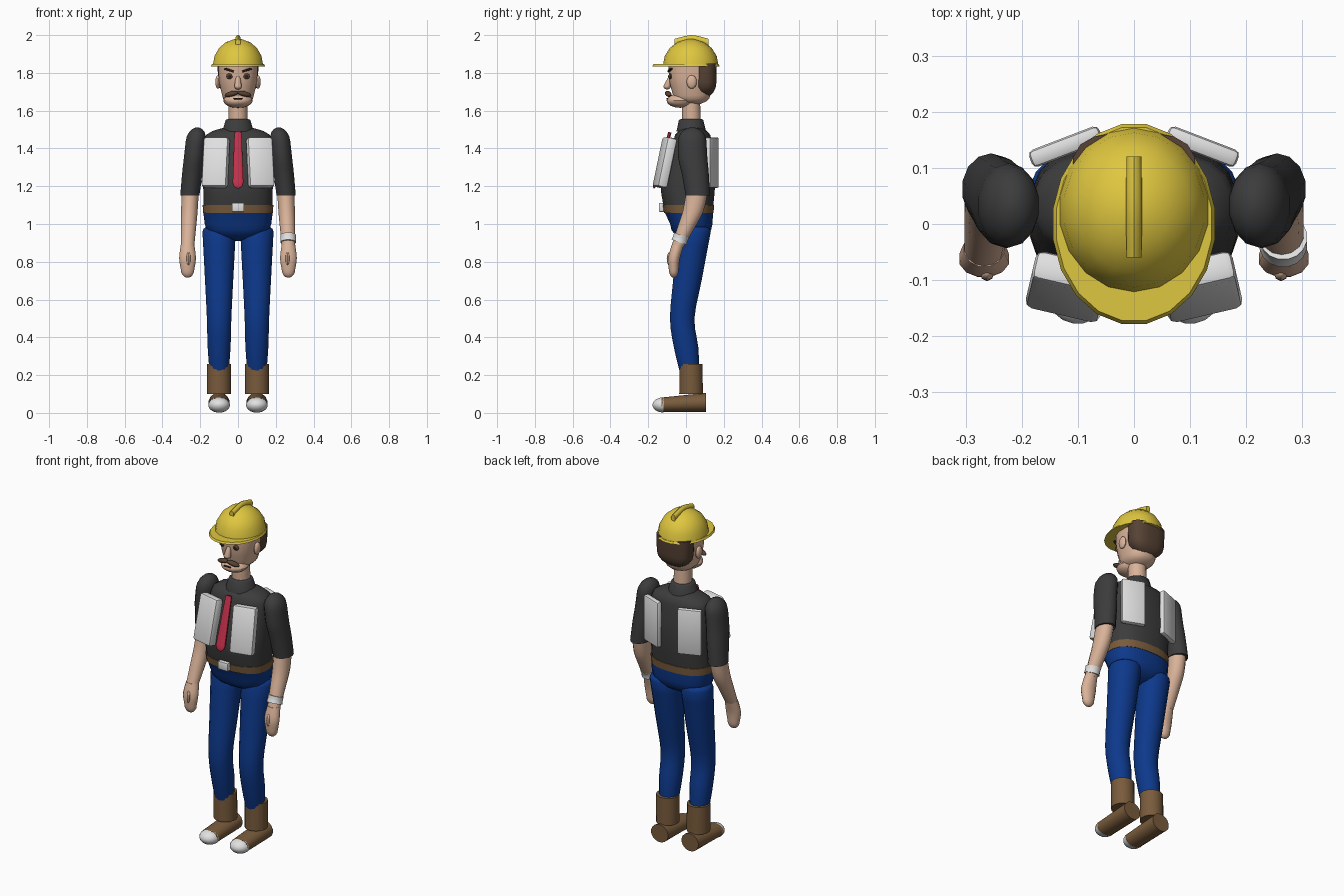
import bpy, bmesh, math
from mathutils import Matrix, Euler

if "Cube" in bpy.data.objects:
    bpy.data.objects.remove(bpy.data.objects["Cube"])


def material(name, red, green, blue):
    mat = bpy.data.materials.new(name)
    mat.use_nodes = True
    colour = (red, green, blue, 1)
    mat.diffuse_color = colour
    mat.node_tree.nodes["Principled BSDF"].inputs["Base Color"].default_value = colour
    return mat


YELLOW = material("helmet yellow", .74, .57, .05)
SHIRT = material("charcoal", .045, .045, .045)
BLUE = material("denim blue", .004, .04, .26)
BROWN = material("leather brown", .19, .105, .045)
SKIN = material("skin", .7, .45, .32)
RED = material("tie red", .55, .03, .07)
WHITE = material("pale grey", .75, .75, .75)
HAIR = material("hair brown", .095, .055, .035)
DARK = material("dark brown", .025, .015, .012)


def finish(name, bm, mat):
    """Turn a bmesh into a smooth-shaded object that keeps sharp edges."""
    bmesh.ops.recalc_face_normals(bm, faces=bm.faces)
    mesh = bpy.data.meshes.new(name)
    bm.to_mesh(mesh)
    bm.free()
    mesh.materials.append(mat)
    part = bpy.data.objects.new(name, mesh)
    bpy.context.collection.objects.link(part)
    bpy.ops.object.select_all(action='DESELECT')
    part.select_set(True)
    bpy.context.view_layer.objects.active = part
    bpy.ops.object.shade_smooth_by_angle(angle=math.radians(42))
    return part


def smooth_rings(rings, steps=3):
    """Curve through the given rings (Catmull-Rom)."""
    padded = [rings[0], *rings, rings[-1]]
    result = [rings[0]]
    for before, start, end, after in zip(padded, padded[1:], padded[2:], padded[3:]):
        for step in range(1, steps + 1):
            t = step / steps
            result.append([b + (c - a) * t / 2 + (2 * a - 5 * b + 4 * c - d) * t**2 / 2
                           + (3 * b - a - 3 * c + d) * t**3 / 2
                           for a, b, c, d in zip(before, start, end, after)])
    return result


def dome(ring, height, steps=4):
    """Shrinking rings that round off an end."""
    along, centre, width, depth = ring
    angles = [1.42 * (i + 1) / steps for i in range(steps)]
    return [(along + height * math.sin(a), centre, width * math.cos(a), depth * math.cos(a))
            for a in angles]


def loft(name, mat, rings, x=0, lean=0, sides=16, power=2, cap_low=0, cap_high=0,
         along_y=False):
    """Skin rings of (position along axis, centre, half width, half depth)."""
    base = rings[0][0]
    body = smooth_rings(rings) if len(rings) > 2 else list(rings)
    if cap_low:
        body = dome(rings[0], -cap_low)[::-1] + body
    if cap_high:
        body = body + dome(rings[-1], cap_high)
    bm = bmesh.new()
    loops = []
    for along, centre, width, depth in body:
        loop = []
        for i in range(sides):
            angle = math.tau * (i + .5) / sides
            c, s = math.cos(angle), math.sin(angle)
            u = x + lean * (along - base) + width * math.copysign(abs(c) ** (2 / power), c)
            v = centre + depth * math.copysign(abs(s) ** (2 / power), s)
            loop.append(bm.verts.new((u, along, v) if along_y else (u, v, along)))
        loops.append(loop)
    for lower, upper in zip(loops, loops[1:]):
        for i in range(sides):
            j = (i + 1) % sides
            bm.faces.new((lower[i], lower[j], upper[j], upper[i]))
    bm.faces.new(loops[0])
    bm.faces.new(loops[-1])
    return finish(name, bm, mat)


def placed(loc, size, turn):
    rotation = Euler([math.radians(angle) for angle in turn]).to_matrix().to_4x4()
    return Matrix.Translation(loc) @ rotation @ Matrix.Diagonal((*size, 1))


def ball(name, mat, loc, radii, turn=(0, 0, 0), sides=12):
    bm = bmesh.new()
    bmesh.ops.create_uvsphere(bm, u_segments=sides, v_segments=8, radius=1,
                              matrix=placed(loc, radii, turn))
    return finish(name, bm, mat)


def box(name, mat, loc, size, turn=(0, 0, 0), bevel=.005):
    bm = bmesh.new()
    bmesh.ops.create_cube(bm, size=1, matrix=placed(loc, size, turn))
    bmesh.ops.bevel(bm, geom=bm.edges[:], offset=bevel, segments=2,
                    profile=.5, affect='EDGES')
    return finish(name, bm, mat)


# Hard hat
loft("helmet_dome", YELLOW, [(1.84, .025, .135, .147)], cap_high=.14, sides=18)
loft("helmet_brim", YELLOW, [(1.835, 0, .146, .18), (1.846, 0, .14, .174)], sides=20)
loft("helmet_crest", YELLOW, [(-.06, 1.96, .014, .02), (.03, 1.98, .015, .02),
                              (.12, 1.96, .014, .02)], sides=10, along_y=True)

# Head
loft("head", SKIN, [(1.68, .03, .085, .1), (1.76, .03, .102, .12), (1.85, .03, .106, .125)],
     power=2.3, cap_low=.05)
ball("jaw", SKIN, (0, -.03, 1.653), (.078, .073, .038), sides=16)
loft("hair", HAIR, [(1.75, .1, .107, .062), (1.85, .1, .11, .064)], power=2.7, cap_low=.078)
loft("neck", SKIN, [(1.53, .03, .05, .05), (1.66, .025, .05, .05)])
loft("nose", SKIN, [(1.73, -.1, .021, .02), (1.78, -.082, .011, .011)], sides=10, cap_low=.018)
box("mouth", DARK, (0, -.1, 1.664), (.045, .008, .008), bevel=.002)

# Shirt, collar, tie, belt and hips
loft("shirt", SHIRT, [(1.09, .013, .184, .132), (1.2, .01, .186, .145),
                      (1.32, .022, .186, .132), (1.45, .035, .18, .1)],
     sides=20, power=2.5, cap_high=.065)
loft("collar", SHIRT, [(1.49, .028, .086, .08), (1.55, .027, .066, .066)], cap_high=.01)
loft("belt", BROWN, [(1.057, .015, .187, .132), (1.1, .013, .189, .137)], sides=20, power=2.5)
box("buckle", WHITE, (0, -.128, 1.088), (.066, .032, .048))
loft("hips", BLUE, [(1, .028, .178, .113), (1.065, .015, .186, .13)],
     sides=20, power=2.5, cap_low=.09)
tie = loft("tie", RED, [(-.12, 0, .029, .01), (.155, 0, .019, .009)],
           sides=12, power=3, cap_low=.035)
tie.location = (0, -.128, 1.337)
tie.rotation_euler.x = math.radians(-16)

for s, side in ((1, "left_"), (-1, "right_")):
    # Face
    ball(side + "ear", SKIN, (s * .106, .03, 1.752), (.014, .027, .036))
    ball(side + "eye", HAIR, (s * .045, -.083, 1.782), (.018, .009, .015))
    ball(side + "pupil", DARK, (s * .045, -.09, 1.782), (.008, .005, .008), sides=8)
    box(side + "brow", DARK, (s * .047, -.085, 1.815), (.052, .016, .011),
        turn=(0, -s * 17, s * 14), bevel=.003)
    ball(side + "moustache", HAIR, (s * .034, -.094, 1.689), (.039, .016, .014),
         turn=(0, s * 13, s * 12))

    # Reflective vest panels
    box(side + "front_panel", WHITE, (s * .118, -.112, 1.325), (.136, .055, .268),
        turn=(-12, 0, s * 13), bevel=.014)
    box(side + "back_panel", WHITE, (s * .122, .138, 1.325), (.134, .032, .268),
        turn=(0, 0, -s * 21), bevel=.01)

    # Arm
    loft(side + "sleeve", SHIRT, [(1.15, .062, .052, .064), (1.26, .05, .055, .071),
                                  (1.35, .036, .055, .077), (1.44, .033, .055, .075)],
         x=s * .255, lean=-s * .11, sides=14, cap_high=.072)
    loft(side + "forearm", SKIN, [(.88, -.045, .036, .033), (.98, 0, .041, .046),
                                  (1.07, .038, .045, .055), (1.18, .06, .046, .057)],
         x=s * .267, lean=-s * .05, sides=14)
    loft(side + "hand", SKIN, [(.76, -.065, .037, .027), (.82, -.063, .046, .032),
                               (.89, -.043, .037, .034)], x=s * .267, sides=12, cap_low=.045)
    ball(side + "thumb", SKIN, (s * .262, -.087, .815), (.013, .015, .036), sides=8)

    # Leg
    loft(side + "leg", BLUE, [(.21, .02, .051, .052), (.35, 0, .062, .066),
                              (.5, -.02, .066, .066), (.7, .007, .076, .077),
                              (.96, .043, .09, .09)], x=s * .1, cap_high=.04)

    # Boot with toe cap
    loft(side + "boot_shaft", BROWN, [(.1, .027, .064, .064), (.26, .026, .064, .062)], x=s * .101)
    loft(side + "boot_foot", BROWN, [(.106, .055, .056, .052), (-.13, .043, .057, .039)],
         x=s * .1, along_y=True)
    loft(side + "toe_cap", WHITE, [(-.12, .042, .058, .041)], x=s * .1, cap_low=.058, along_y=True)

# Wristband on one arm only
band = loft("wristband", WHITE, [(-.02, 0, .043, .043), (0, 0, .041, .041), (.02, 0, .043, .043)])
band.location = (.266, -.03, .922)
band.rotation_euler.x = math.radians(-20)
